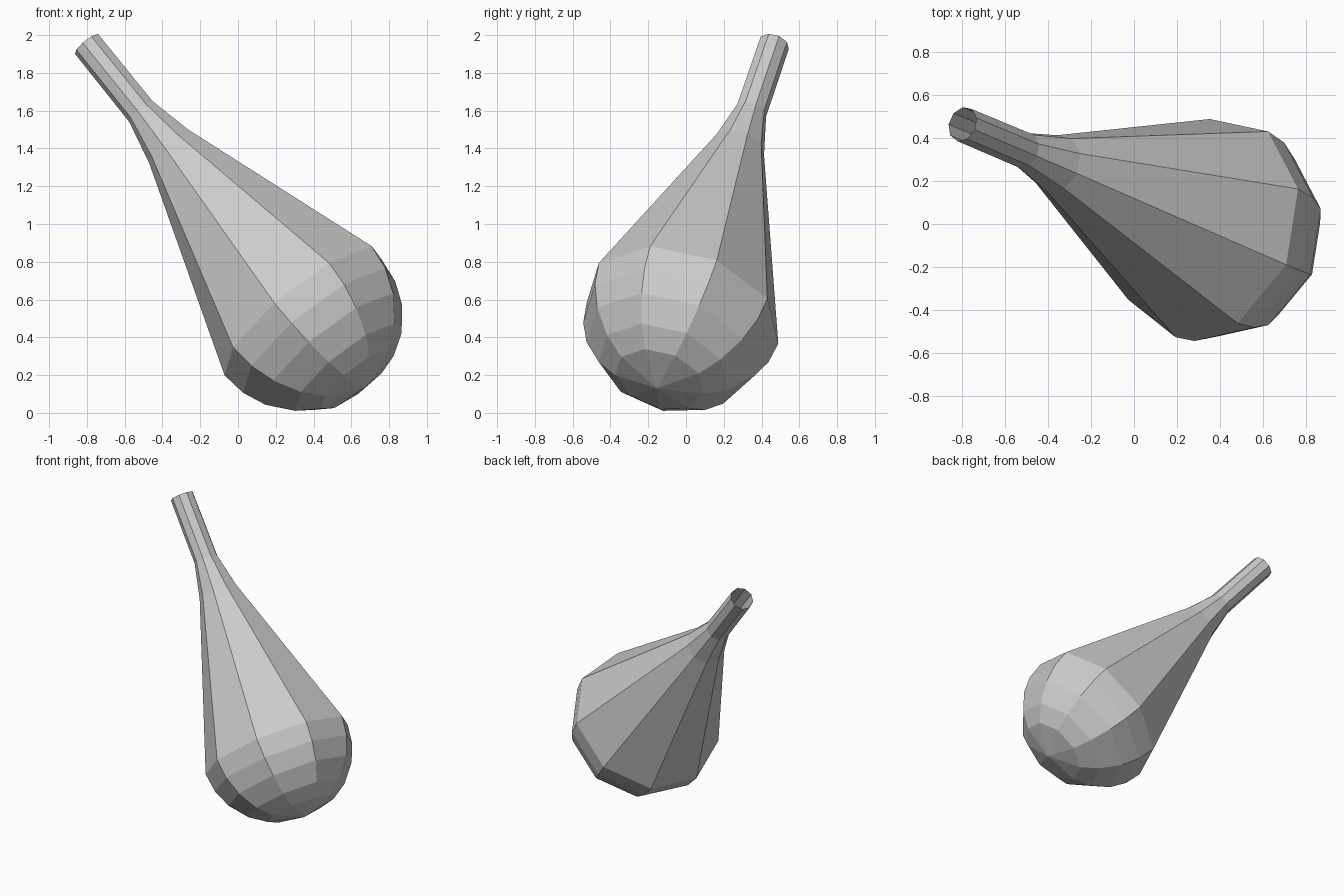
import bpy, bmesh
from math import cos, sin, radians, tau
from mathutils import Vector

if "Cube" in bpy.data.objects:
    bpy.data.objects.remove(bpy.data.objects["Cube"])

SIDES = 9
R = 0.533
CENTRE = Vector((0.345, -0.018, 0.532))          # centre of the round end

# tilted frame: axis points up the neck, u/v span each ring
axis = Vector((-0.606, 0.256, 0.753)).normalized()
u = Vector((0.684, -0.323, 0.653))
u = (u - axis * u.dot(axis)).normalized()
v = axis.cross(u)

# profile (distance along axis, radius): open spout, shoulder, then the dome
profile = [(1.886, 0.083), (1.41, 0.085), (1.164, 0.140)]
profile += [(-R * sin(radians(a)), R * cos(radians(a))) for a in (0, 15, 30, 47.5, 62.5)]

bm = bmesh.new()
rings = []
for s, r in profile:
    rings.append([bm.verts.new(CENTRE + axis * s +
                               (u * cos(tau * i / SIDES) + v * sin(tau * i / SIDES)) * r)
                  for i in range(SIDES)])
for a, b in zip(rings, rings[1:]):
    for i in range(SIDES):
        j = (i + 1) % SIDES
        bm.faces.new((a[j], a[i], b[i], b[j]))

# fan closing the round end; the spout stays open
pole = bm.verts.new(CENTRE - axis * R)
for i in range(SIDES):
    bm.faces.new((rings[-1][(i + 1) % SIDES], rings[-1][i], pole))

mesh = bpy.data.meshes.new("bulb_with_spout")
bm.to_mesh(mesh)
bm.free()
obj = bpy.data.objects.new("bulb_with_spout", mesh)
bpy.context.collection.objects.link(obj)
